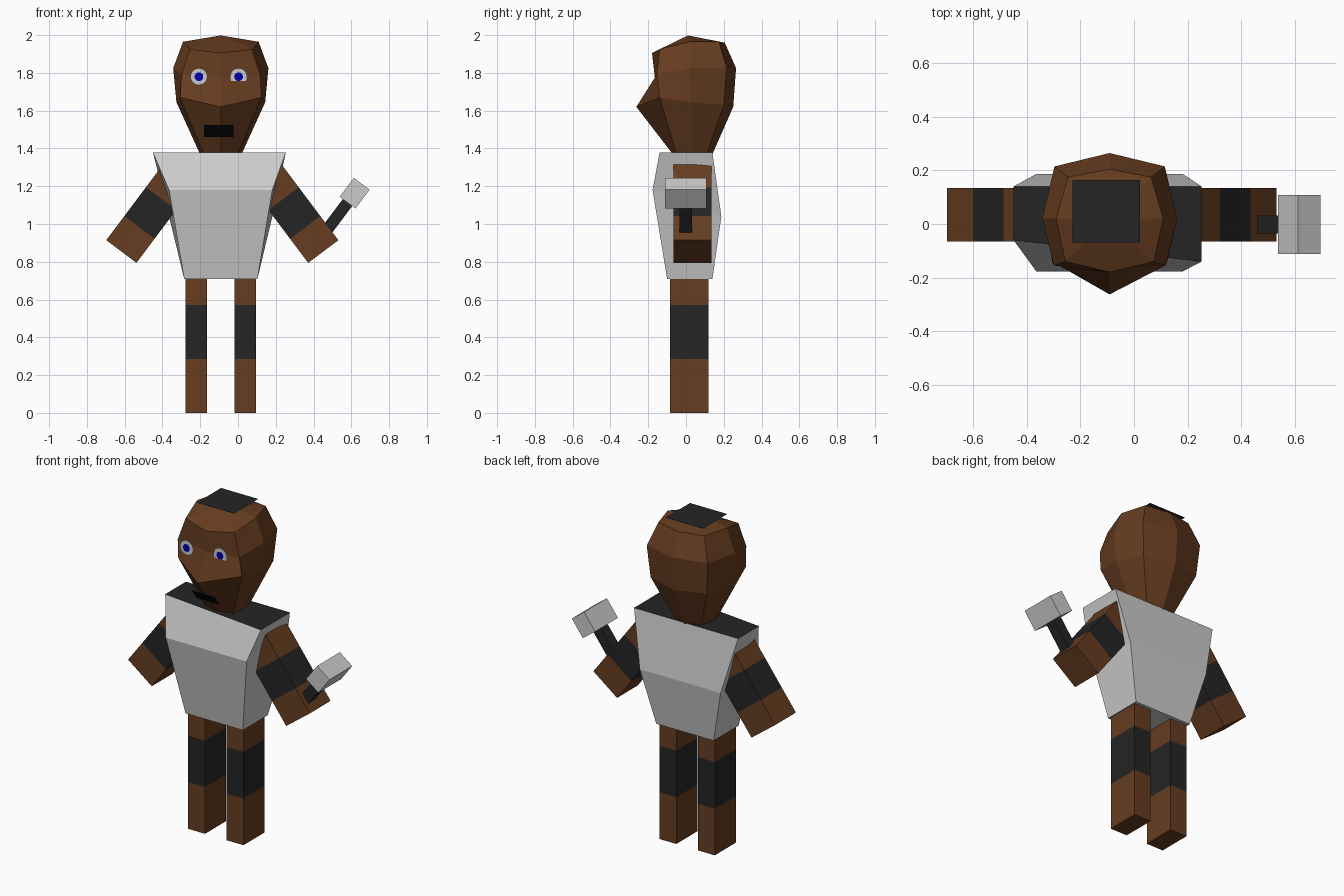
import bpy, math
from mathutils import Vector

if "Cube" in bpy.data.objects:
    bpy.data.objects.remove(bpy.data.objects["Cube"])


def material(name, rgb):
    m = bpy.data.materials.new(name)
    m.diffuse_color = (*rgb, 1)
    m.use_nodes = True
    m.node_tree.nodes["Principled BSDF"].inputs["Base Color"].default_value = m.diffuse_color
    return m


BROWN = material("brown", (0.133, 0.046, 0.0144))
BLACK = material("black", (0.0178, 0.0178, 0.0178))
INK = material("ink", (0.002, 0.002, 0.002))
BLUE = material("blue", (0.0, 0.0, 0.42))
GREY = material("grey", (0.8, 0.8, 0.8))


def mesh(name, verts, faces, mats, slots=None):
    me = bpy.data.meshes.new(name)
    me.from_pydata(verts, [], faces)
    for m in mats:
        me.materials.append(m)
    for p, s in zip(me.polygons, slots or [0] * len(faces)):
        p.material_index = s
    ob = bpy.data.objects.new(name, me)
    bpy.context.collection.objects.link(ob)
    return ob


def loft(name, rings, mats, bands=None, caps=(0, 0), apex=None):
    """Skin counter-clockwise rings from bottom to top; bands gives the material slot per band."""
    n = len(rings[0])
    verts = [v for r in rings for v in r]
    faces, slots = [tuple(reversed(range(n)))], [caps[0]]
    for k in range(len(rings) - 1):
        for i in range(n):
            j = (i + 1) % n
            faces.append((k * n + i, k * n + j, k * n + n + j, k * n + n + i))
            slots.append(bands[k] if bands else 0)
    top = (len(rings) - 1) * n
    if apex:
        verts.append(apex)
        tops = [(top + i, top + (i + 1) % n, len(verts) - 1) for i in range(n)]
    else:
        tops = [tuple(range(top, top + n))]
    return mesh(name, verts, faces + tops, mats, slots + [caps[1]] * len(tops))


def bar(name, start, axis, side, width, y0, y1, stops, mats, bands=None):
    """Square bar along axis in the xz plane, cut into bands at the stops."""
    start, axis, side = Vector(start), Vector(axis), Vector(side)
    rings = []
    for s in stops:
        a = start + axis * s - side * width / 2
        b = start + axis * s + side * width / 2
        rings.append([(a.x, y0, a.z), (b.x, y0, b.z), (b.x, y1, b.z), (a.x, y1, a.z)])
    return loft(name, rings, mats, bands)


CX = -0.091  # middle of the body

# Legs and arms, mirrored about the body middle
for s, label in ((-1, "left"), (1, "right")):
    bar(label + "_leg", (CX + s * 0.13, 0, 0), (0, 0, 1), (1, 0, 0), 0.115, -0.085, 0.12,
        (0, 0.285, 0.57, 0.85), (BROWN, BLACK), (0, 1, 0))
    bar(label + "_arm", (CX + 0.008 + s * 0.5345, 0, 0.854), (-0.6 * s, 0, 0.8), (0.8, 0, 0.6 * s), 0.2,
        -0.065, 0.135, (0, 0.16, 0.35, 0.54), (BROWN, BLACK), (0, 1, 0))

# Torso with sloped chest and dark shoulder top
loft("torso", [
    [(-0.285, -0.10, 0.71), (0.103, -0.10, 0.71), (0.103, 0.14, 0.71), (-0.285, 0.14, 0.71)],
    [(-0.365, -0.177, 1.18), (0.182, -0.177, 1.18), (0.182, 0.187, 1.04), (-0.365, 0.187, 1.04)],
    [(-0.45, -0.06, 1.378), (0.253, -0.14, 1.378), (0.253, 0.14, 1.378), (-0.45, 0.14, 1.378)],
], (GREY, BLACK), (0, 0), (0, 1))


# Head: rings given as front, front side, side, back side, back, then mirrored
def head_ring(half):
    right = [(CX + x, y, z) for x, y, z in half]
    left = [(CX - x, y, z) for x, y, z in reversed(half[1:-1])]
    return right + left


loft("head", [head_ring(h) for h in (
    [(0, -0.07, 1.37), (0.09, -0.05, 1.37), (0.11, 0.02, 1.37), (0.09, 0.11, 1.37), (0, 0.14, 1.37)],
    [(0, -0.263, 1.62), (0.215, -0.14, 1.67), (0.235, 0.02, 1.645), (0.19, 0.2, 1.63), (0, 0.25, 1.62)],
    [(0, -0.165, 1.775), (0.208, -0.155, 1.79), (0.252, 0.02, 1.825), (0.206, 0.215, 1.825), (0, 0.265, 1.825)],
    [(0, -0.18, 1.905), (0.165, -0.14, 1.925), (0.2, 0.02, 1.965), (0.155, 0.175, 1.965), (0, 0.205, 1.96)],
)], (BROWN,), apex=(CX, 0.01, 1.998))

# Flat hair patch and mouth
mesh("hair_patch", [(-0.23, -0.07, 2), (0.022, -0.07, 2), (0.022, 0.165, 2), (-0.23, 0.165, 2)],
     [(0, 1, 2, 3)], (BLACK,))
mesh("mouth", [(-0.18, -0.143, 1.46), (-0.025, -0.143, 1.46), (-0.025, -0.192, 1.525), (-0.18, -0.192, 1.525)],
     [(0, 1, 2, 3)], (INK,))


# Eyes
def disc(name, x, y, z, r, mat, n=24):
    pts = [(x + r * math.cos(2 * math.pi * i / n), y, z + r * math.sin(2 * math.pi * i / n)) for i in range(n)]
    mesh(name, pts, [tuple(range(n))], (mat,))


for x, y, label in ((-0.207, -0.2, "left"), (0.003, -0.176, "right")):
    disc(label + "_eye", x, y, 1.78, 0.045, GREY)
    disc(label + "_pupil", x, y - 0.003, 1.78, 0.023, BLUE)

# Hammer held in the right hand
UP, ACROSS = (0.6, 0, 0.8), (0.8, 0, -0.6)
bar("hammer_handle", (0.442, 0, 0.93), UP, ACROSS, 0.062, -0.035, 0.031, (0, 0.24), (BLACK,))
bar("hammer_head", (0.58, 0, 1.113), UP, ACROSS, 0.104, -0.112, 0.108, (0, 0.125), (GREY,))
